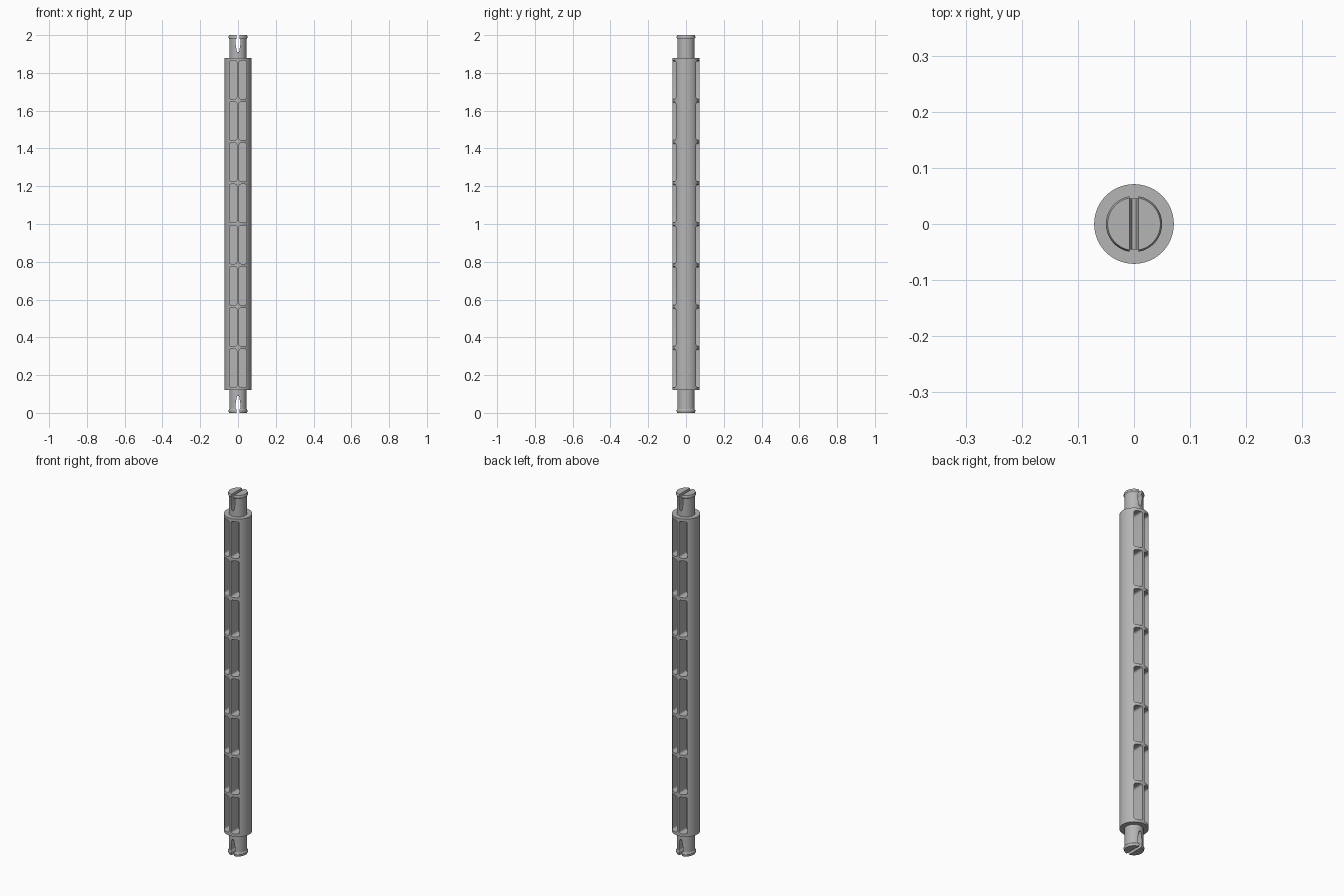
import bpy, bmesh, math
from mathutils import Matrix

if "Cube" in bpy.data.objects:
    bpy.data.objects.remove(bpy.data.objects["Cube"], do_unlink=True)

# Single plain grey plastic
grey = bpy.data.materials.new("grey plastic")
grey.use_nodes = True
grey.diffuse_color = (0.46, 0.46, 0.46, 1)
bsdf = next(n for n in grey.node_tree.nodes if n.type == 'BSDF_PRINCIPLED')
bsdf.inputs["Base Color"].default_value = grey.diffuse_color

BOTTOM, TOP, RADIUS = 0.12, 1.88, 0.071
ROWS, WALL = 8, 0.015
PITCH = (TOP - BOTTOM - WALL) / ROWS


def make_object(name, bm):
    bmesh.ops.recalc_face_normals(bm, faces=bm.faces)
    mesh = bpy.data.meshes.new(name)
    bm.to_mesh(mesh)
    bm.free()
    mesh.materials.append(grey)
    obj = bpy.data.objects.new(name, mesh)
    bpy.context.collection.objects.link(obj)
    return obj


def lathe(name, profile, segments=64):
    """Revolve (radius, z) points around the z axis."""
    bm = bmesh.new()
    verts = [bm.verts.new((r, 0, z)) for r, z in profile]
    edges = [bm.edges.new(pair) for pair in zip(verts, verts[1:])]
    bmesh.ops.spin(bm, geom=verts + edges, axis=(0, 0, 1), cent=(0, 0, 0),
                   angle=math.tau, steps=segments)
    bmesh.ops.remove_doubles(bm, verts=bm.verts, dist=1e-5)
    return make_object(name, bm)


def extrude_y(bm, outline, y0, y1):
    """Add a prism with an (x, z) outline, running from y0 to y1."""
    face = bm.faces.new([bm.verts.new((x, y0, z)) for x, z in outline])
    new = bmesh.ops.extrude_face_region(bm, geom=[face])["geom"]
    moved = [v for v in new if isinstance(v, bmesh.types.BMVert)]
    bmesh.ops.translate(bm, verts=moved, vec=(0, y1 - y0, 0))


def rounded_rect(x0, x1, z0, z1, r, steps=5):
    points = []
    corners = [(x1 - r, z1 - r), (x0 + r, z1 - r), (x0 + r, z0 + r), (x1 - r, z0 + r)]
    for i, (cx, cz) in enumerate(corners):
        for k in range(steps + 1):
            a = (i + k / steps) * math.pi / 2
            points.append((cx + r * math.cos(a), cz + r * math.sin(a)))
    return points


def carve(obj, cutter):
    """Subtract the cutter, then smooth the curved surfaces."""
    cutter.hide_render = True
    mod = obj.modifiers.new("carve", 'BOOLEAN')
    mod.operation, mod.solver, mod.object = 'DIFFERENCE', 'EXACT', cutter
    bpy.ops.object.select_all(action='DESELECT')
    bpy.context.view_layer.objects.active = obj
    obj.select_set(True)
    bpy.ops.object.modifier_apply(modifier=mod.name)
    bpy.data.objects.remove(cutter, do_unlink=True)
    bpy.ops.object.shade_smooth_by_angle(angle=math.radians(30))


# Main tube with two columns of deep pockets on the front and back,
# leaving a thin central web, a spine and cross ribs
body = lathe("ribbed_body", [(0, BOTTOM), (RADIUS, BOTTOM), (RADIUS, TOP), (0, TOP)])
bm = bmesh.new()
for row in range(ROWS):
    z0 = BOTTOM + WALL + row * PITCH
    for side in (-1, 1):
        x0, x1 = sorted((side * 0.006, side * 0.046))
        for depth in (-1, 1):
            extrude_y(bm, rounded_rect(x0, x1, z0, z0 + PITCH - WALL, 0.01),
                      depth * 0.006, depth * 0.1)
carve(body, make_object("pocket_cutter", bm))

# Lipped snap pins at both ends, split by a keyhole slot
PIN = [(0, 0.128), (0.046, 0.128), (0.046, 0.02), (0.05, 0.014),
       (0.05, 0.007), (0.047, 0), (0, 0)]
HALF_SLOT = [(0.008, -0.01), (0.008, 0.018), (0.013, 0.026), (0.013, 0.046),
             (0.007, 0.082), (0.004, 0.089)]
for name, flip in (("lower_pin", False), ("upper_pin", True)):
    pin = lathe(name, PIN)
    bm = bmesh.new()
    outline = HALF_SLOT + [(-x, z) for x, z in reversed(HALF_SLOT)]
    extrude_y(bm, outline, -0.1, 0.1)
    carve(pin, make_object("slot_cutter", bm))
    if flip:
        pin.data.transform(Matrix.Translation((0, 0, 2)) @ Matrix.Rotation(math.pi, 4, 'X'))
